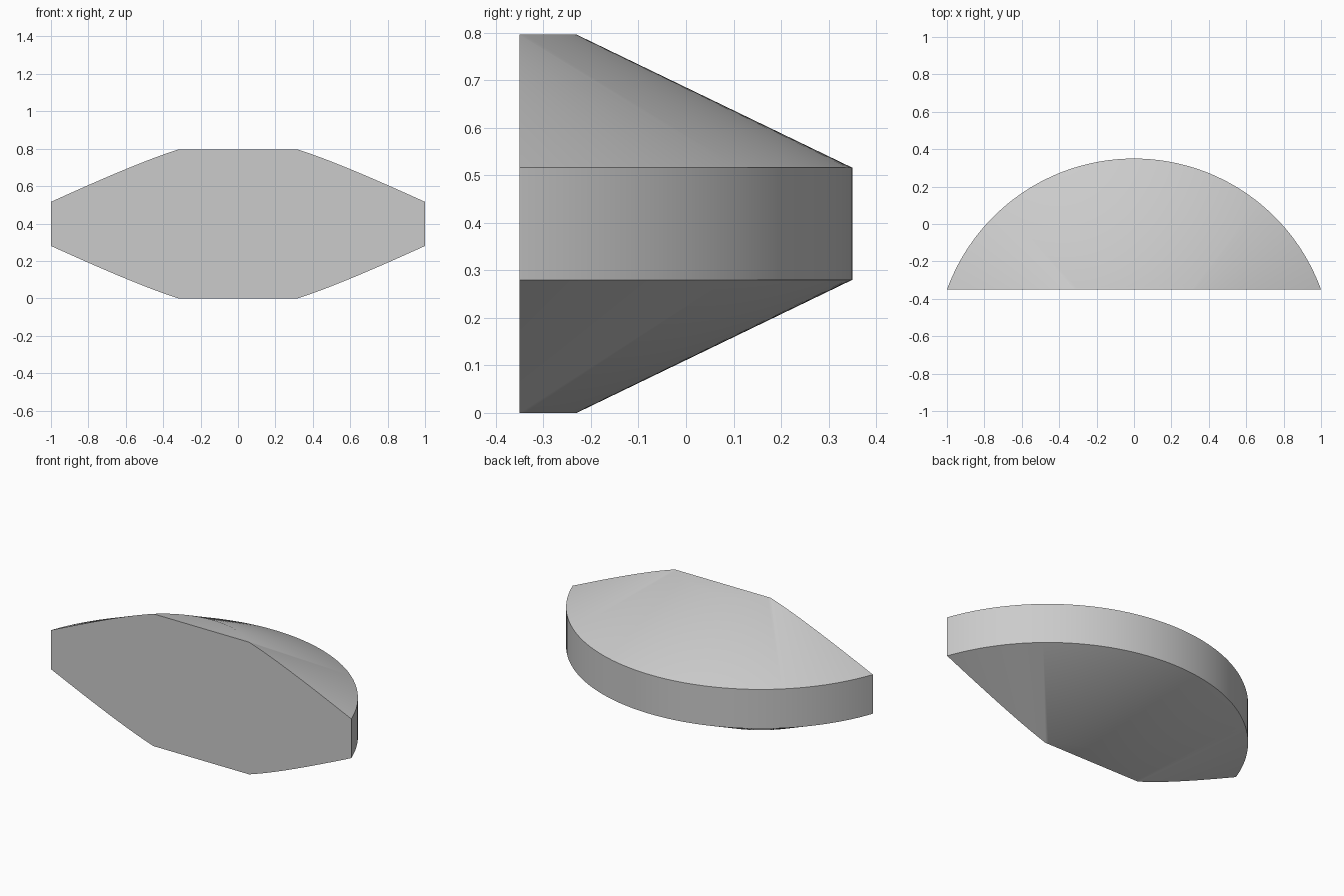
import bpy, bmesh, math
from mathutils import Vector, Matrix

cube = bpy.data.objects.get("Cube")
if cube:
    bpy.data.objects.remove(cube, do_unlink=True)

SEGMENTS = 192
R_RIM, R_FLAT = 1.064, 0.484      # outer wall and flat cap radii
AXIS_Y, CUT_Y = -0.714, -0.35     # turning axis and straight front face
PROFILE = [(R_FLAT, 0), (R_RIM, 0.28), (R_RIM, 0.516), (R_FLAT, 0.796)]

# Plain grey finish
grey = bpy.data.materials.new("light_grey")
grey.use_nodes = True
colour = (0.6, 0.6, 0.6, 1)
grey.diffuse_color = colour
grey.node_tree.nodes["Principled BSDF"].inputs["Base Color"].default_value = colour

# Turned disc with bevelled top and bottom
bm = bmesh.new()
rings = []
for r, z in PROFILE:
    ring = bmesh.ops.create_circle(bm, segments=SEGMENTS, radius=r,
                                   matrix=Matrix.Translation((0, AXIS_Y, z)))["verts"]
    rings.append(ring)
for low, high in zip(rings, rings[1:]):
    for i in range(SEGMENTS):
        j = (i + 1) % SEGMENTS
        bm.faces.new((low[i], low[j], high[j], high[i]))
bm.faces.new(rings[0])
bm.faces.new(rings[-1])

# Slice off the front and close it with one flat face
geom = bm.verts[:] + bm.edges[:] + bm.faces[:]
cut = bmesh.ops.bisect_plane(bm, geom=geom, dist=1e-5, plane_co=Vector((0, CUT_Y, 0)),
                             plane_no=Vector((0, -1, 0)), clear_outer=True)
bmesh.ops.contextual_create(bm, geom=[e for e in cut["geom_cut"]
                                      if isinstance(e, bmesh.types.BMEdge)])
bmesh.ops.recalc_face_normals(bm, faces=bm.faces[:])

mesh = bpy.data.meshes.new("disc_segment")
bm.to_mesh(mesh)
bm.free()
mesh.materials.append(grey)
disc = bpy.data.objects.new("disc_segment", mesh)
bpy.context.collection.objects.link(disc)

# Smooth curved faces, crisp rim and front edges
bpy.context.view_layer.objects.active = disc
disc.select_set(True)
bpy.ops.object.shade_smooth_by_angle(angle=math.radians(30))
